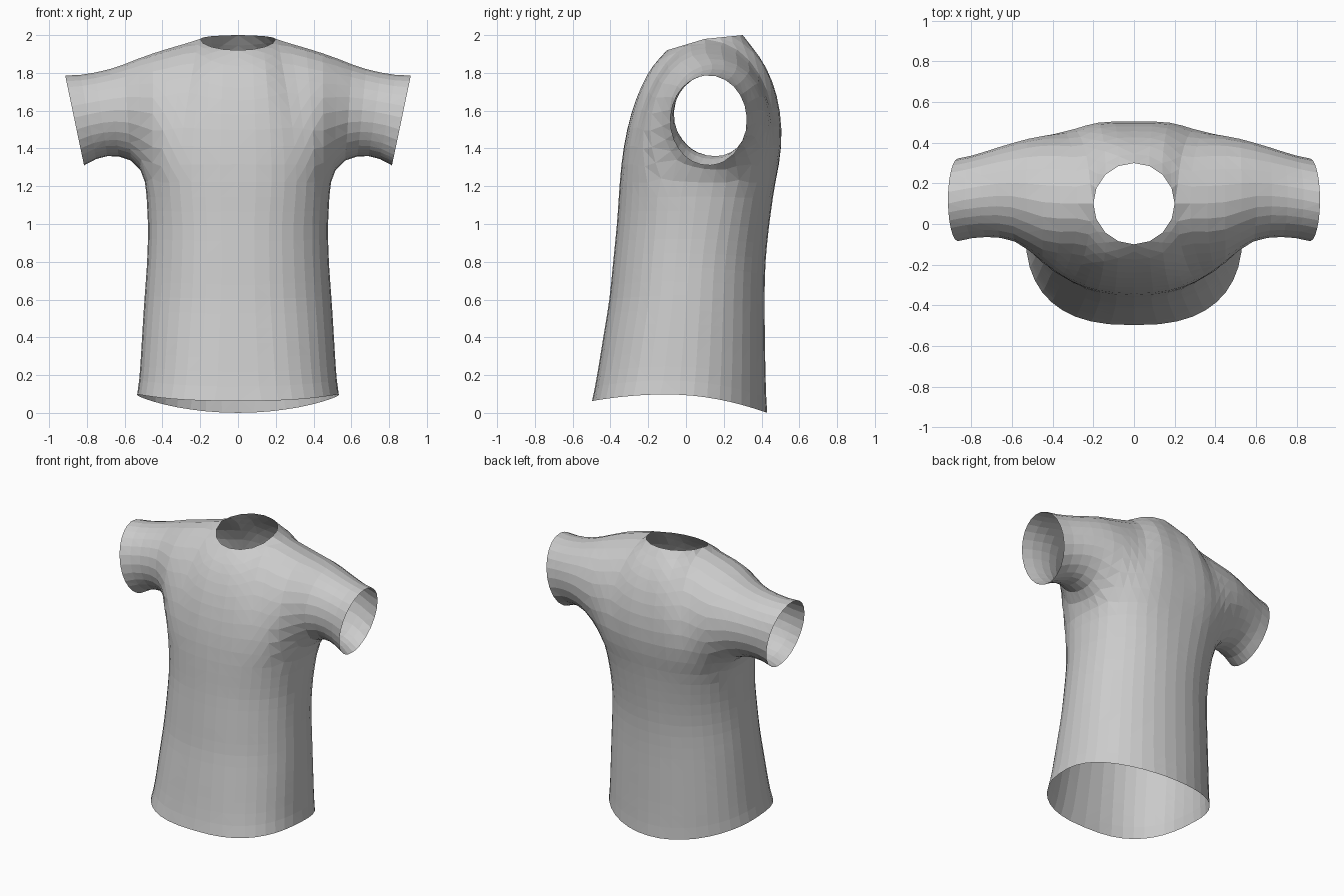
import bpy, bmesh
from math import sin, cos, pi, atan2
from mathutils import Vector, Matrix

cube = bpy.data.objects.get("Cube")
if cube:
    bpy.data.objects.remove(cube)


def interp(table, x):
    """Linear interpolation of rows whose first entry is the key."""
    for lo, hi in zip(table, table[1:]):
        if x <= hi[0]:
            break
    t = min(max((x - lo[0]) / (hi[0] - lo[0]), 0), 1)
    return [a + (b - a) * t for a, b in zip(lo[1:], hi[1:])]


def bezier(p, t):
    s = 1 - t
    return p[0] * s**3 + p[1] * 3 * s * s * t + p[2] * 3 * s * t * t + p[3] * t**3


bm = bmesh.new()


def skin(rows):
    """Join neighbouring rows of points with quads."""
    grid = [[bm.verts.new(p) for p in row] for row in rows]
    for a, b in zip(grid, grid[1:]):
        for i in range(len(a) - 1):
            bm.faces.new((a[i], a[i + 1], b[i + 1], b[i]))


# Torso: height, half width, front y, back y, squareness of front and back
TORSO = [(0, .547, -.51, .43, 2.6, 2), (.2, .52, -.47, .42, 2.4, 2.1),
         (.6, .495, -.405, .415, 2.2, 2.1), (.8, .48, -.385, .42, 2.2, 2.1),
         (1, .475, -.365, .44, 2.2, 2.2), (1.22, .492, -.35, .472, 2.3, 2.4)]
CHEST, RINGS, HALF = 1.22, 15, 20


def torso_point(i, z):
    """Point i of the half ring that runs from front to back."""
    a, front, back, nf, nb = interp(TORSO, z)
    ang = pi * i / HALF
    n = nf if 2 * i < HALF else nb
    y = abs(cos(ang))**(2 / n) * (-1 if 2 * i < HALF else 1)
    x = 0 if i in (0, HALF) else a * sin(ang)**(2 / n)
    return Vector((x, (front + back) / 2 + y * (back - front) / 2, z))


def torso_ring(t):
    ring = []
    for i in range(HALF + 1):
        y = torso_point(i, 0).y + .12
        hem = .098 - (.323 if y > 0 else .23) * y * y
        ring.append(torso_point(i, hem + t * (CHEST - hem)))
    return ring


rings = [torso_ring(i / RINGS) for i in range(RINGS + 1)]
skin(rings)
chest = rings[-1]

# Chest and back panels, rising to the neckline and shoulder ridge
NECK_R, NECK_Y, STEPS, LAST = .2, .1, 10, 7
RIDGE = [(.28, 1.957), (.36, 1.932), (.45, 1.905)]
FRONT_PULL = [(0, -.12, -.12), (4, -.26, -.04), (LAST, -.25, -.01)]
BACK_PULL = [(0, .15, -.19), (4, .3, -.01), (LAST, .33, -.01)]


def column(k, side):
    start = chest[k] if side < 0 else chest[-1 - k]
    if k <= 4:
        ang = k * pi / 8
        rise = .06 if side < 0 else -.02
        top = Vector((NECK_R * sin(ang), NECK_Y + side * NECK_R * cos(ang),
                      1.98 - rise * cos(ang)))
    else:
        x, z = RIDGE[k - 5]
        top = Vector((x, NECK_Y, z))
    f = k / LAST
    dy, dz = interp(FRONT_PULL if side < 0 else BACK_PULL, k)
    low_y = -.33 + .05 * f if side < 0 else .56
    low = Vector((start.x, low_y, 1.56 - .06 * f))
    high = top + Vector((0, dy, dz))
    return [bezier((start, low, high, top), i / STEPS) for i in range(STEPS + 1)]


fronts = [column(k, -1) for k in range(LAST + 1)]
backs = [column(k, 1) for k in range(LAST + 1)]
skin(fronts)
skin(backs)

# Sleeve: top x, bottom x, top z, bottom z, front y, back y
SLEEVE = [(.53, .52, 1.875, 1.285, -.125, .42), (.6, .56, 1.845, 1.335, -.085, .4),
          (.68, .64, 1.82, 1.357, -.07, .38), (.755, .69, 1.803, 1.357, -.065, .358),
          (.835, .75, 1.79, 1.345, -.07, .338), (.915, .815, 1.787, 1.31, -.085, .322)]
armpit = chest[LAST:HALF - LAST]
loop = fronts[-1] + backs[-1][-2::-1] + armpit[:0:-1] + [chest[LAST]]
angles = [atan2((p.z - 1.56) / .31, (p.y - .13) / .3) for p in loop]


def sleeve_ring(xt, xb, zt, zb, yf, yb):
    ring = []
    for a in angles:
        h = (1 + sin(a)) / 2
        ring.append(Vector((xb + (xt - xb) * h, (yf + yb) / 2 + (yb - yf) / 2 * cos(a),
                            zb + (zt - zb) * h)))
    return ring


skin([loop] + [sleeve_ring(*s) for s in SLEEVE])

# Weld the panels and mirror the garment
bmesh.ops.remove_doubles(bm, verts=bm.verts, dist=.0005)
bmesh.ops.mirror(bm, geom=bm.verts[:] + bm.edges[:] + bm.faces[:],
                 matrix=Matrix.Identity(4), axis='X', merge_dist=.0005)
bmesh.ops.remove_doubles(bm, verts=bm.verts, dist=.0005)

# Relax the seams between panels without shrinking; hems stay in place
inner = [v for v in bm.verts if not v.is_boundary]
for factor in (.5, -.52) * 8:
    moved = []
    for v in inner:
        near = [e.other_vert(v).co for e in v.link_edges]
        moved.append(v.co.lerp(sum(near, Vector()) / len(near), factor))
    for v, co in zip(inner, moved):
        v.co = co

# Facet the cloth
bmesh.ops.triangulate(bm, faces=bm.faces)
bmesh.ops.recalc_face_normals(bm, faces=bm.faces)
mesh = bpy.data.meshes.new("shirt")
bm.to_mesh(mesh)
bm.free()
shirt = bpy.data.objects.new("shirt", mesh)
bpy.context.collection.objects.link(shirt)

# Plain cloth
cloth = bpy.data.materials.new("grey cloth")
cloth.use_nodes = True
colour = (.6, .6, .6, 1)
cloth.diffuse_color = colour
cloth.node_tree.nodes["Principled BSDF"].inputs["Base Color"].default_value = colour
mesh.materials.append(cloth)
